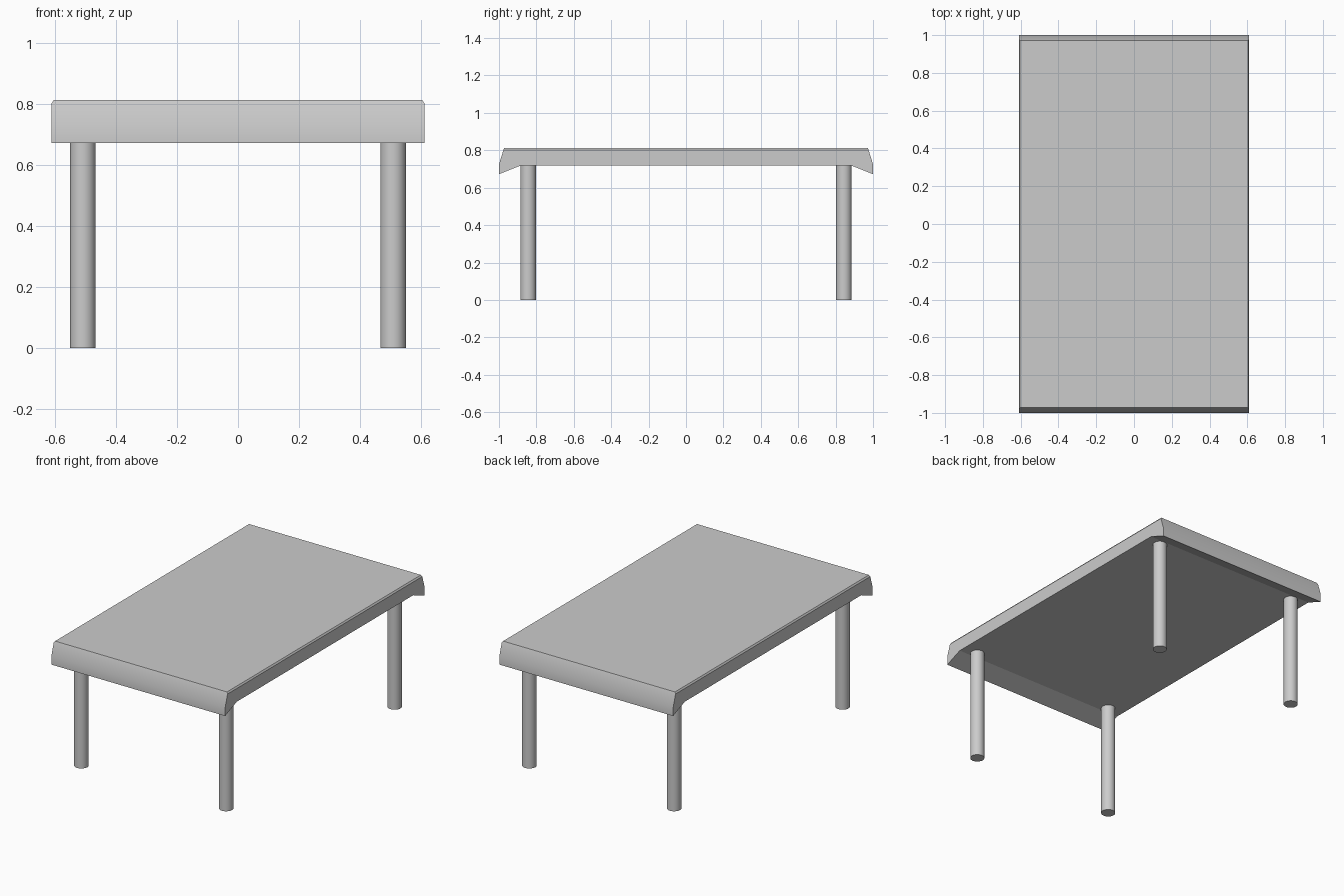
import bpy, math

if "Cube" in bpy.data.objects:
    bpy.data.objects.remove(bpy.data.objects["Cube"])

# Half of the top's side profile (y, z, half width in x), from top to underside
half = [(0.972, 0.812, 0.603), (0.976, 0.802, 0.61), (1.0, 0.725, 0.61),
        (1.0, 0.672, 0.61), (0.885, 0.718, 0.61)]
profile = half + [(-y, z, x) for y, z, x in reversed(half)]
n = len(profile)


def smooth(obj, degrees):
    bpy.ops.object.select_all(action='DESELECT')
    obj.select_set(True)
    bpy.context.view_layer.objects.active = obj
    bpy.ops.object.shade_smooth_by_angle(angle=math.radians(degrees))


# Table top: profile swept across x, with narrow chamfers along the long top edges
verts = [(s * x, y, z) for s in (1, -1) for y, z, x in profile]
faces = [(i, (i + 1) % n, (i + 1) % n + n, i + n) for i in range(n)]
side = list(range(1, n - 1))
chamfer = [0, 1, n - 2, n - 1]
faces += [side[::-1], [i + n for i in side]]
faces += [chamfer[::-1], [i + n for i in chamfer]]
mesh = bpy.data.meshes.new("table_top")
mesh.from_pydata(verts, [], faces)
top = bpy.data.objects.new("table_top", mesh)
bpy.context.collection.objects.link(top)
bpy.context.view_layer.objects.active = top
top.select_set(True)
bpy.ops.object.mode_set(mode='EDIT')
bpy.ops.mesh.select_all(action='SELECT')
bpy.ops.mesh.normals_make_consistent(inside=False)
bpy.ops.object.mode_set(mode='OBJECT')
smooth(top, 20)

# Four round legs
for end, sy in (("front", -1), ("back", 1)):
    for hand, sx in (("left", -1), ("right", 1)):
        bpy.ops.mesh.primitive_cylinder_add(
            vertices=32, radius=0.042, depth=0.72,
            location=(sx * 0.508, sy * 0.844, 0.36))
        leg = bpy.context.object
        leg.name = f"{end}_{hand}_leg"
        smooth(leg, 30)
